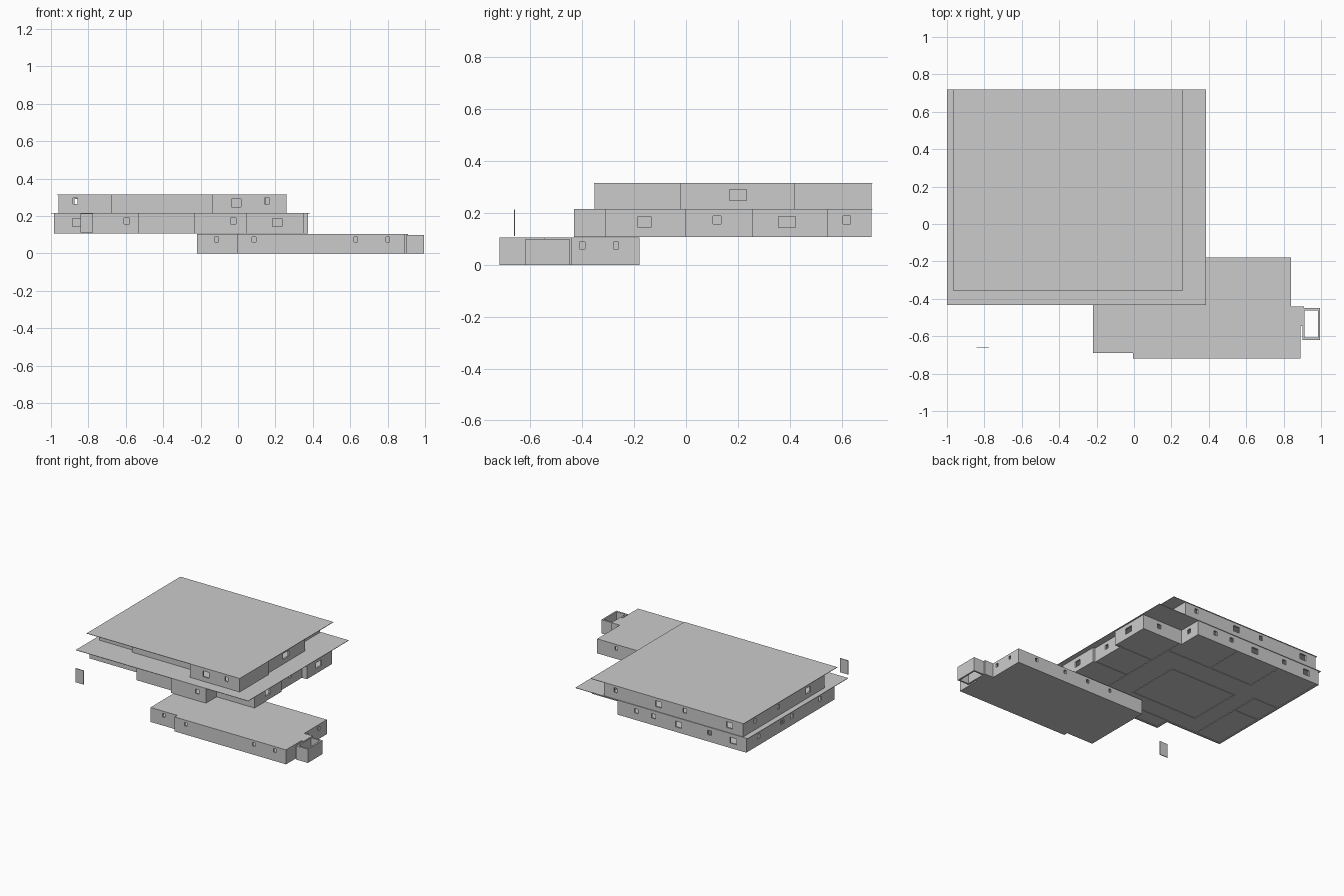
import bpy
import bmesh
from mathutils import Vector

if "Cube" in bpy.data.objects:
    bpy.data.objects.remove(bpy.data.objects["Cube"], do_unlink=True)

grey = bpy.data.materials.new("light_grey")
grey.use_nodes = True
grey.diffuse_color = (0.6, 0.6, 0.6, 1)
grey.node_tree.nodes["Principled BSDF"].inputs["Base Color"].default_value = (0.6, 0.6, 0.6, 1)

WALL = 0.012


def make_object(name, bm):
    mesh = bpy.data.meshes.new(name)
    bm.to_mesh(mesh)
    bm.free()
    mesh.materials.append(grey)
    obj = bpy.data.objects.new(name, mesh)
    bpy.context.collection.objects.link(obj)
    return obj


def add_box(bm, low, high):
    low, high = Vector(low), Vector(high)
    cube = bmesh.ops.create_cube(bm, size=1)
    for v in cube["verts"]:
        v.co = Vector(a * b for a, b in zip(v.co, high - low)) + (low + high) / 2


def box(name, low, high):
    bm = bmesh.new()
    add_box(bm, low, high)
    return make_object(name, bm)


def slab(name, outline, z0, z1):
    """Solid plate over a counter-clockwise outline."""
    bm = bmesh.new()
    face = bm.faces.new([bm.verts.new((x, y, z0)) for x, y in outline])
    top = bmesh.ops.extrude_face_region(bm, geom=[face])["geom"]
    for v in top:
        if isinstance(v, bmesh.types.BMVert):
            v.co.z = z1
    bmesh.ops.recalc_face_normals(bm, faces=bm.faces)
    return make_object(name, bm)


def walls(name, outline, z0, z1, windows=()):
    """Ring of walls with window openings given as (x, y, z, width, height)."""
    bm = bmesh.new()
    low = [bm.verts.new((x, y, z0)) for x, y in outline]
    high = [bm.verts.new((x, y, z1)) for x, y in outline]
    for i in range(len(outline)):
        j = (i + 1) % len(outline)
        bm.faces.new((low[i], low[j], high[j], high[i]))
    ring = make_object(name, bm)
    solid = ring.modifiers.new("thickness", 'SOLIDIFY')
    solid.thickness = WALL
    solid.offset = -1
    solid.use_even_offset = True
    cutter = None
    if windows:
        bm = bmesh.new()
        for axis, x, y, z, w, h in windows:
            half = (w / 2, 0.03, h / 2) if axis == "x" else (0.03, w / 2, h / 2)
            centre = Vector((x, y, z))
            add_box(bm, centre - Vector(half), centre + Vector(half))
        cutter = make_object("window_cutter", bm)
        cutter.hide_render = True
        cut = ring.modifiers.new("windows", 'BOOLEAN')
        cut.operation = 'DIFFERENCE'
        cut.solver = 'EXACT'
        cut.object = cutter
    bpy.context.view_layer.update()
    graph = bpy.context.evaluated_depsgraph_get()
    mesh = bpy.data.meshes.new_from_object(ring.evaluated_get(graph))
    ring.modifiers.clear()
    ring.data = mesh
    if cutter:
        bpy.data.objects.remove(cutter, do_unlink=True)
    return ring


def row(axis, fixed, places, z, w, h):
    """Equal windows along one wall."""
    return [(axis, p, fixed, z, w, h) if axis == "x" else (axis, fixed, p, z, w, h)
            for p in places]


def partitions(name, lines, z0, z1):
    bm = bmesh.new()
    t = 0.005
    for xa, ya, xb, yb in lines:
        add_box(bm, (min(xa, xb) - t, min(ya, yb) - t, z0),
                (max(xa, xb) + t, max(ya, yb) + t, z1))
    return make_object(name, bm)


# Lower storey
lower = [(-0.22, -0.69), (-0.005, -0.69), (-0.005, -0.72), (0.89, -0.72),
         (0.89, -0.545), (0.908, -0.545), (0.908, -0.44), (0.84, -0.44),
         (0.84, -0.18), (-0.22, -0.18)]
small = (0.075, 0.02, 0.026)
walls("lower_walls", lower, 0, 0.103,
      row("x", -0.69, [-0.115], *small)
      + row("x", -0.72, [0.085, 0.63, 0.8], *small)
      + row("y", 0.84, [-0.4, -0.27], *small)
      + row("x", -0.18, [0.685, 0.44, 0.245, 0.055], *small)
      + row("y", -0.22, [-0.55, -0.33], *small))
slab("lower_floor", lower, 0, 0.008)
slab("lower_roof", lower, 0.102, 0.105)

# Open light shaft beside the lower storey
walls("light_shaft", [(0.9, -0.62), (0.995, -0.62), (0.995, -0.45), (0.9, -0.45)], 0, 0.1)

# Middle storey
middle = [(-0.985, -0.3), (-0.535, -0.3), (-0.535, -0.4), (-0.235, -0.4),
          (-0.235, -0.432), (0.045, -0.432), (0.045, -0.31), (0.35, -0.31),
          (0.35, 0), (0.335, 0), (0.335, 0.255), (0.375, 0.255),
          (0.375, 0.545), (0.05, 0.545), (0.05, 0.715), (-0.985, 0.715)]
mid = (0.173, 0.03, 0.032)
wide = (0.165, 0.05, 0.042)
walls("middle_walls", middle, 0.108, 0.213,
      row("x", -0.3, [-0.86], *wide)
      + row("x", -0.3, [-0.595], *mid)
      + row("x", -0.432, [-0.025], *mid)
      + row("x", -0.31, [0.21], *wide)
      + row("y", 0.35, [-0.16], *wide)
      + row("y", 0.335, [0.12], *mid)
      + row("y", 0.375, [0.39], 0.165, 0.065, 0.042)
      + row("y", 0.05, [0.62], *mid)
      + row("x", 0.545, [0.24], *mid)
      + row("x", 0.715, [-0.1, -0.24, -0.69], *mid)
      + row("x", 0.715, [-0.44, -0.88], *wide)
      + row("y", -0.985, [0.57, 0.3, 0.19, -0.135], *mid))
slab("middle_floor", middle, 0.112, 0.115)
partitions("middle_partitions", [
    (-0.65, -0.15, -0.12, -0.15), (-0.65, 0.25, -0.12, 0.25),
    (-0.65, -0.15, -0.65, 0.25), (-0.12, -0.15, -0.12, 0.25),
    (-0.98, 0.1, -0.78, 0.1), (-0.78, -0.29, -0.78, 0.3),
    (-0.98, 0.3, -0.78, 0.3), (-0.65, 0.42, 0.04, 0.42),
    (-0.65, 0.42, -0.65, 0.71), (-0.3, 0.42, -0.3, 0.71),
    (0.06, -0.3, 0.06, 0.54), (0.06, 0.255, 0.33, 0.255),
    (0.06, 0, 0.33, 0), (-0.53, -0.29, 0.04, -0.29)], 0.109, 0.212)
box("middle_roof", (-1, -0.433, 0.213), (0.385, 0.72, 0.216))

# Upper storey
upper = [(-0.96, -0.22), (-0.675, -0.22), (-0.675, -0.25), (-0.14, -0.25),
         (-0.14, -0.352), (0.26, -0.352), (0.26, -0.02), (0.245, -0.02),
         (0.245, 0.42), (0.16, 0.42), (0.16, 0.715), (-0.96, 0.715)]
high = (0.28, 0.026, 0.033)
tall = (0.27, 0.05, 0.042)
walls("upper_walls", upper, 0.216, 0.313,
      row("x", -0.22, [-0.87], *high)
      + row("x", -0.352, [-0.01], *tall)
      + row("x", -0.352, [0.155], *high)
      + row("y", 0.245, [0.2], 0.27, 0.065, 0.042)
      + row("x", 0.715, [0.065, -0.49], *high)
      + row("x", 0.715, [-0.28, -0.85], *tall)
      + row("y", -0.96, [0.58, 0.31], *high)
      + row("y", -0.96, [-0.03], *tall))
box("upper_roof", (-0.967, -0.355, 0.313), (0.262, 0.72, 0.316))

# Free-standing panel
box("detached_panel", (-0.842, -0.664, 0.112), (-0.775, -0.659, 0.213))
